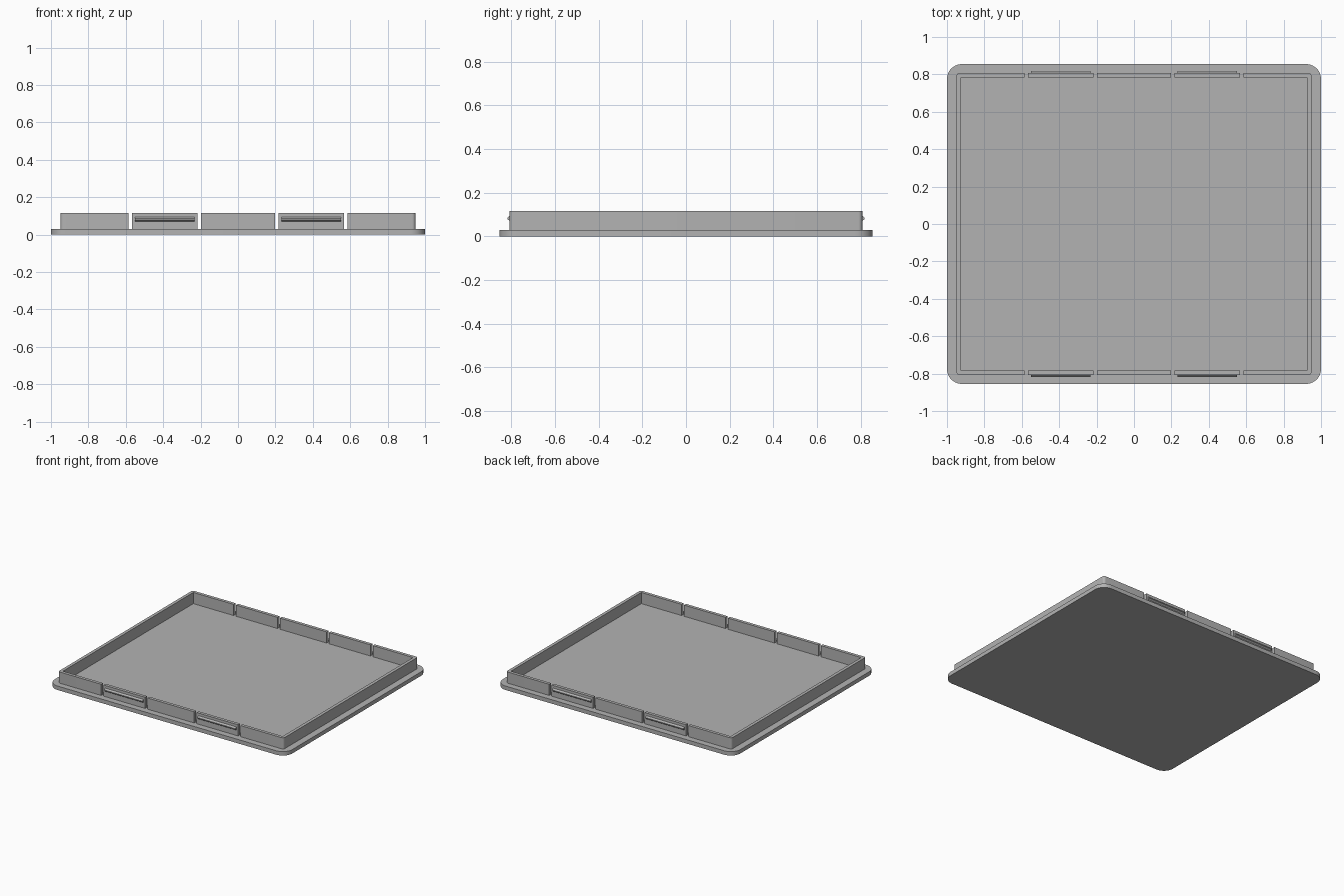
import bpy, bmesh
from math import sin, cos, pi

cube = bpy.data.objects.get("Cube")
if cube:
    bpy.data.objects.remove(cube, do_unlink=True)

grey = bpy.data.materials.new("plain_grey")
grey.use_nodes = True
GREY = (0.45, 0.45, 0.45, 1)
grey.diffuse_color = GREY
grey.node_tree.nodes["Principled BSDF"].inputs["Base Color"].default_value = GREY

PLATE_X, PLATE_Y, PLATE_TOP = 1.0, 0.855, 0.03
WALL_X, WALL_Y, WALL_TOP = 0.949, 0.808, 0.115
THICK = 0.024
GAP_IN, GAP_OUT, GAP_W = 0.197, 0.566, 0.02


def finish(name, bm):
    bmesh.ops.recalc_face_normals(bm, faces=bm.faces[:])
    mesh = bpy.data.meshes.new(name)
    bm.to_mesh(mesh)
    bm.free()
    mesh.materials.append(grey)
    obj = bpy.data.objects.new(name, mesh)
    bpy.context.collection.objects.link(obj)
    bpy.ops.object.select_all(action='DESELECT')
    obj.select_set(True)
    bpy.context.view_layer.objects.active = obj
    bpy.ops.object.shade_smooth_by_angle(angle=pi / 6)
    return obj


def extrude(name, points, direction):
    """Extrude a closed 3D outline along a direction."""
    bm = bmesh.new()
    face = bm.faces.new([bm.verts.new(p) for p in points])
    new = bmesh.ops.extrude_face_region(bm, geom=[face], use_keep_orig=True)["geom"]
    verts = [g for g in new if isinstance(g, bmesh.types.BMVert)]
    bmesh.ops.translate(bm, verts=verts, vec=direction)
    return finish(name, bm)


def arc(cx, cy, r, start, steps):
    return [(cx + r * cos(start + pi / 2 * i / steps),
             cy + r * sin(start + pi / 2 * i / steps)) for i in range(steps + 1)]


def prism(name, outline, z0, z1):
    return extrude(name, [(x, y, z0) for x, y in outline], (0, 0, z1 - z0))


# Base plate with rounded corners
R = 0.08
plate = []
for k, (sx, sy) in enumerate([(1, 1), (-1, 1), (-1, -1), (1, -1)]):
    plate += arc(sx * (PLATE_X - R), sy * (PLATE_Y - R), R, k * pi / 2, 10)
prism("base_plate", plate, 0, PLATE_TOP)

# C-shaped end walls that wrap round the corners
r = 0.018
end = GAP_OUT + GAP_W
upper = arc(WALL_X - r, WALL_Y - r, r, 0, 6)
lower = arc(WALL_X - r, -WALL_Y + r, r, -pi / 2, 6)
ix, iy = WALL_X - THICK, WALL_Y - THICK
c_shape = lower + upper + [(end, WALL_Y), (end, iy), (ix, iy),
                           (ix, -iy), (end, -iy), (end, -WALL_Y)]
for side, s in (("left", 1), ("right", -1)):
    prism(side + "_end_wall", [(s * x, y) for x, y in c_shape], PLATE_TOP, WALL_TOP)


def long_wall(name, x0, x1, s):
    prism(name, [(x0, s * iy), (x1, s * iy), (x1, s * WALL_Y), (x0, s * WALL_Y)],
          PLATE_TOP, WALL_TOP)


# Front and back walls: middle piece, flexible clip tabs and their snap ridges
RIDGE = [(-0.002, 0.069), (0.011, 0.079), (0.011, 0.085), (-0.002, 0.097)]
for face, s in (("front", -1), ("back", 1)):
    long_wall(face + "_middle_wall", -GAP_IN, GAP_IN, s)
    for side, m in (("left", 1), ("right", -1)):
        long_wall(f"{face}_{side}_clip_tab", m * (GAP_IN + GAP_W), m * GAP_OUT, s)
        extrude(f"{face}_{side}_snap_ridge",
                [(m * 0.232, s * (WALL_Y + y), z) for y, z in RIDGE],
                (m * 0.32, 0, 0))
